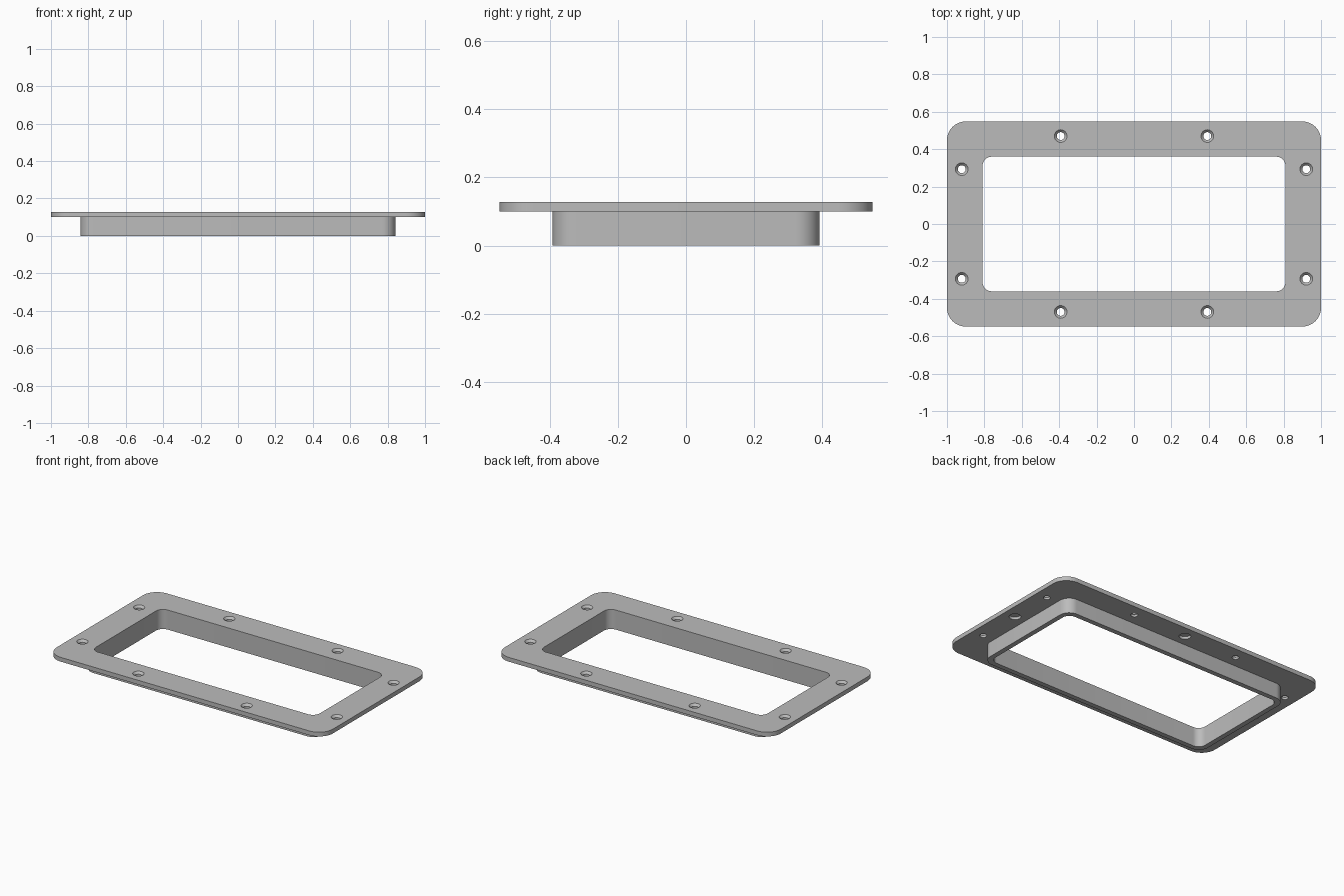
import bpy
import bmesh
from math import cos, sin, pi, radians

cube = bpy.data.objects.get("Cube")
if cube:
    bpy.data.objects.remove(cube, do_unlink=True)

grey = bpy.data.materials.new("plain grey")
grey.use_nodes = True
grey.diffuse_color = (0.5, 0.5, 0.5, 1)
grey.node_tree.nodes["Principled BSDF"].inputs["Base Color"].default_value = (0.5, 0.5, 0.5, 1)

TOP = 0.128      # upper face of the flange
UNDER = 0.1      # underside of the flange
STEPS = 10       # segments per rounded corner


def rounded_rect(hx, hy, r, z):
    """Counter-clockwise outline of a rounded rectangle."""
    pts = []
    for q, (sx, sy) in enumerate([(1, 1), (-1, 1), (-1, -1), (1, -1)]):
        for i in range(STEPS + 1):
            a = (q + i / STEPS) * pi / 2
            pts.append((sx * (hx - r) + r * cos(a), sy * (hy - r) + r * sin(a), z))
    return pts


def circle(x, y, r, z, n=32):
    return [(x + r * cos(2 * pi * i / n), y + r * sin(2 * pi * i / n), z) for i in range(n)]


def loft(bm, outlines, closed=False):
    """Join outlines with quads, as a closed ring or as a capped solid."""
    loops = [[bm.verts.new(p) for p in o] for o in outlines]
    pairs = list(zip(loops, loops[1:]))
    if closed:
        pairs.append((loops[-1], loops[0]))
    else:
        bm.faces.new(loops[0][::-1])
        bm.faces.new(loops[-1])
    n = len(loops[0])
    for a, b in pairs:
        for i in range(n):
            j = (i + 1) % n
            bm.faces.new((a[i], a[j], b[j], b[i]))


def make_object(name, bm):
    bmesh.ops.recalc_face_normals(bm, faces=bm.faces)
    mesh = bpy.data.meshes.new(name)
    bm.to_mesh(mesh)
    bm.free()
    mesh.materials.append(grey)
    obj = bpy.data.objects.new(name, mesh)
    bpy.context.collection.objects.link(obj)
    return obj


# Flange with a collar below it, as one stepped ring
bm = bmesh.new()
loft(bm, [
    rounded_rect(1.0, 0.548, 0.1, UNDER),
    rounded_rect(1.0, 0.548, 0.1, TOP),
    rounded_rect(0.81, 0.36, 0.05, TOP),
    rounded_rect(0.81, 0.36, 0.05, 0),
    rounded_rect(0.842, 0.392, 0.07, 0),
    rounded_rect(0.842, 0.392, 0.07, UNDER),
], closed=True)
frame = make_object("flanged_frame", bm)

# Countersunk screw holes, and blind pockets in the underside
bm = bmesh.new()
for sx in (-1, 1):
    for sy in (-1, 1):
        for x, y in ((0.392, 0.47), (0.921, 0.293)):
            loft(bm, [circle(sx * x, sy * y, r, z) for r, z in (
                (0.021, UNDER - 0.02), (0.021, TOP - 0.014),
                (0.034, TOP), (0.034, TOP + 0.02))])
for x, y in ((0, 0.47), (0, -0.47), (0.921, 0), (-0.921, 0)):
    loft(bm, [circle(x, y, 0.035, z) for z in (UNDER - 0.02, UNDER + 0.018)])
cutter = make_object("hole_cutter", bm)
cutter.hide_render = True

cut = frame.modifiers.new("holes", "BOOLEAN")
cut.operation = "DIFFERENCE"
cut.solver = "EXACT"
cut.object = cutter

bpy.ops.object.select_all(action="DESELECT")
frame.select_set(True)
bpy.context.view_layer.objects.active = frame
bpy.ops.object.modifier_apply(modifier=cut.name)
bpy.data.objects.remove(cutter, do_unlink=True)
bpy.ops.object.shade_smooth_by_angle(angle=radians(30))
